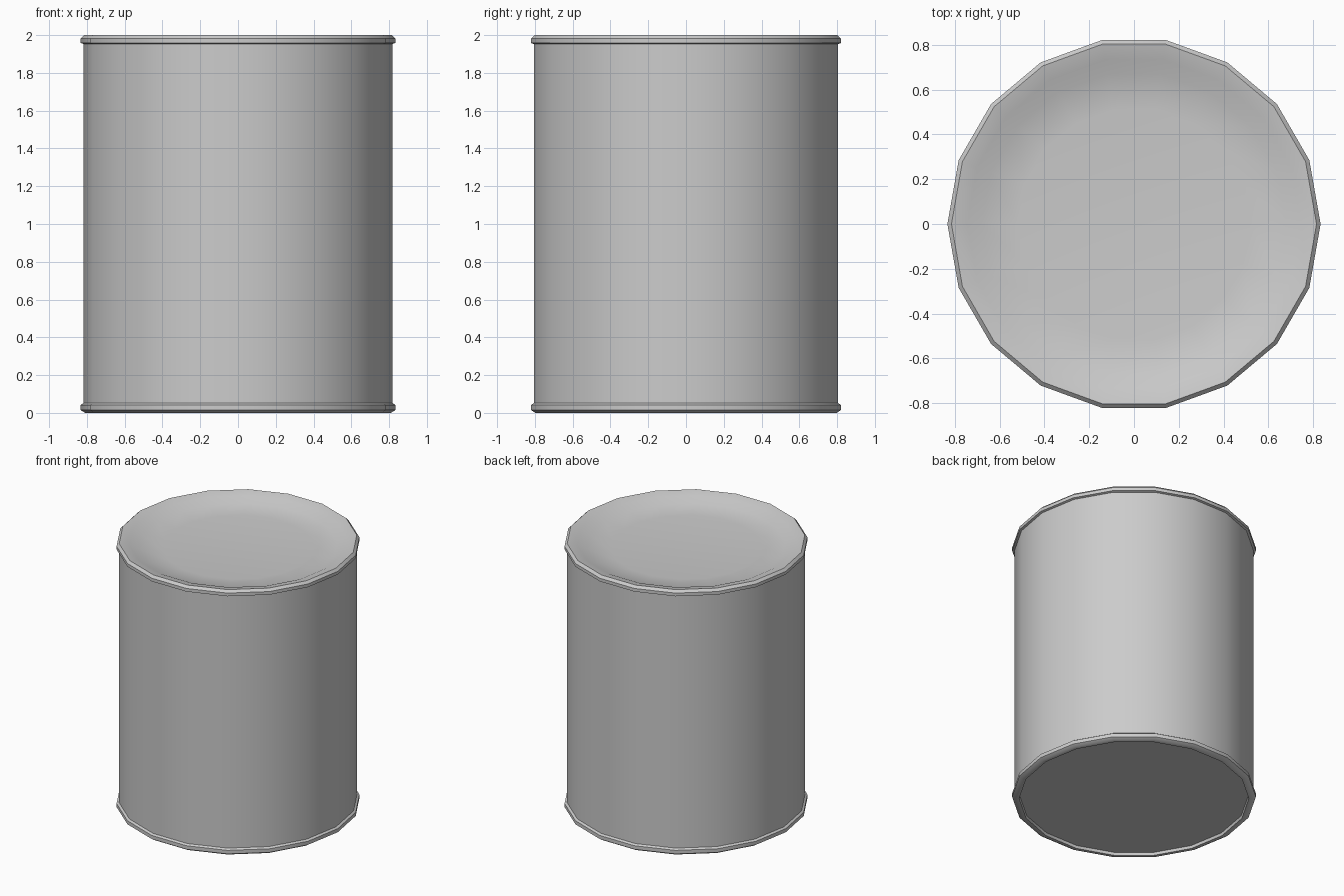
import bpy, bmesh, math
from mathutils import Vector

if "Cube" in bpy.data.objects:
    bpy.data.objects.remove(bpy.data.objects["Cube"])

SIDES = 18


def lathe(name, profile):
    """Revolve (radius, z) points around z and cap both ends."""
    bm = bmesh.new()
    rings = []
    for r, z in profile:
        rings.append([bm.verts.new((r * math.cos(math.tau * i / SIDES),
                                    r * math.sin(math.tau * i / SIDES), z))
                      for i in range(SIDES)])
    for a, b in zip(rings, rings[1:]):
        for i in range(SIDES):
            j = (i + 1) % SIDES
            bm.faces.new((a[i], a[j], b[j], b[i]))
    bm.faces.new(rings[0][::-1])
    bm.faces.new(rings[-1])
    bmesh.ops.recalc_face_normals(bm, faces=bm.faces)
    mesh = bpy.data.meshes.new(name)
    bm.to_mesh(mesh)
    bm.free()
    obj = bpy.data.objects.new(name, mesh)
    bpy.context.collection.objects.link(obj)
    bpy.ops.object.select_all(action='DESELECT')
    obj.select_set(True)
    bpy.context.view_layer.objects.active = obj
    bpy.ops.object.shade_smooth_by_angle(angle=math.radians(40))
    return obj


# Can: recessed base, rolled rims, straight wall and dished lid
lathe("can", [
    (0.78, 0.02), (0.785, 0.0), (0.81, 0.0),                    # base recess
    (0.833, 0.015), (0.833, 0.042), (0.818, 0.052),             # lower rim
    (0.818, 1.953), (0.833, 1.958), (0.833, 1.982),             # wall, upper rim
    (0.815, 2.0), (0.745, 1.985),                               # lip
    (0.68, 1.955), (0.52, 1.94),                                # dished lid
])
